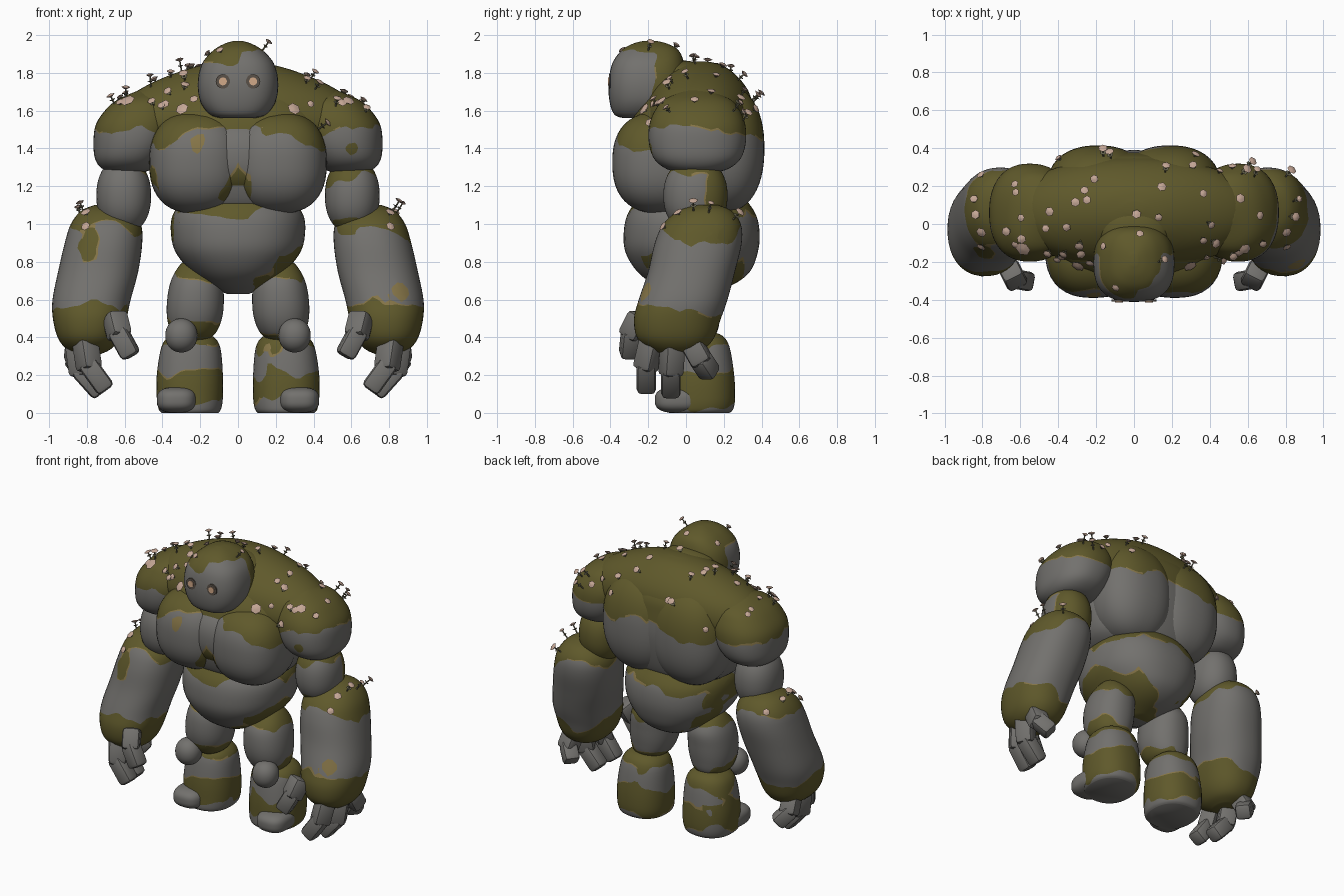
import bpy, bmesh, math, random
from mathutils import Vector, Matrix, noise

if "Cube" in bpy.data.objects:
    bpy.data.objects.remove(bpy.data.objects["Cube"])

random.seed(4)


def material(name, rgb):
    m = bpy.data.materials.new(name)
    m.diffuse_color = (*rgb, 1)
    m.use_nodes = True
    m.node_tree.nodes["Principled BSDF"].inputs["Base Color"].default_value = m.diffuse_color
    return m


STONE = material("stone", (0.17, 0.165, 0.155))
MOSS = material("moss", (0.115, 0.1, 0.024))
TAN = material("dry_moss", (0.24, 0.18, 0.065))
PETAL = material("petal", (0.55, 0.38, 0.3))
STEM = material("stem", (0.15, 0.14, 0.085))
SOCKET = material("eye_socket", (0.1, 0.082, 0.065))
GLOW = material("eye_glow", (0.65, 0.4, 0.25))
# dried patches: position and radius
DRY_SPOTS = [(Vector((0.86, -0.2, 0.64)), 0.05), (Vector((-0.22, -0.37, 1.43)), 0.045)]


def finish(name, bm, mats, angle=50):
    bmesh.ops.recalc_face_normals(bm, faces=bm.faces)
    me = bpy.data.meshes.new(name)
    bm.to_mesh(me)
    bm.free()
    for m in mats:
        me.materials.append(m)
    ob = bpy.data.objects.new(name, me)
    bpy.context.collection.objects.link(ob)
    bpy.ops.object.select_all(action='DESELECT')
    ob.select_set(True)
    bpy.context.view_layer.objects.active = ob
    bpy.ops.object.shade_smooth_by_angle(angle=math.radians(angle))


def cut(bm, field, level):
    # split faces along the contour where the field crosses the level
    vals = {v: field(v.co) - level for v in bm.verts}
    new = set()
    for e in list(bm.edges):
        a, b = e.verts
        if vals[a] * vals[b] < 0:
            new.add(bmesh.utils.edge_split(e, a, vals[a] / (vals[a] - vals[b]))[1])
    for f in list(bm.faces):
        vs = [v for v in f.verts if v in new]
        if len(vs) == 2:
            bmesh.utils.face_split(f, vs[0], vs[1])


def paint(bm, rule, amp):
    # moss wherever the rule plus noise is positive, with a patchy dry rim
    def field(p):
        return rule(p) + amp * noise.noise(p * 5) + 0.45 * amp * noise.noise(p * 13)

    def dryness(p):
        return max(r - (p - c).length for c, r in DRY_SPOTS) + 0.03 * noise.noise(p * 25)

    cut(bm, field, 0)
    cut(bm, field, 0.01)
    cut(bm, dryness, 0)
    for f in bm.faces:
        d, dry = (sum(g(v.co) for v in f.verts) / len(f.verts) for g in (field, dryness))
        if dry > 0 or (0 < d < 0.01 and noise.noise(f.calc_center_median() * 4) > 0.05):
            f.material_index = 2
        elif d > 0:
            f.material_index = 1


def boulder(name, center, radii, rule=None, power=2.3, amp=0.08):
    # rounded superellipsoid stone
    bm = bmesh.new()
    bmesh.ops.create_uvsphere(bm, u_segments=44, v_segments=28, radius=1)
    for v in bm.verts:
        k = sum(abs(c) ** power for c in v.co) ** (-1 / power)
        v.co = Vector(center) + Vector([c * k * r for c, r in zip(v.co, radii)])
    if rule:
        paint(bm, rule, amp)
    finish(name, bm, [STONE, MOSS, TAN])


def loft(name, rows, rule, side=1, power=2.3, amp=0.08, segs=44, steps=5):
    # rows of (z, centre x, centre y, radius x, radius y), smoothly interpolated
    rows = [Vector(r) for r in rows]
    pts = [rows[0]] + rows + [rows[-1]]
    dense = []
    for a, b, c, d in zip(pts, pts[1:], pts[2:], pts[3:]):
        for t in (i / steps for i in range(steps)):
            dense.append(0.5 * (2 * b + (c - a) * t + (2 * a - 5 * b + 4 * c - d) * t * t
                                + (3 * b - a - 3 * c + d) * t ** 3))
    bm = bmesh.new()
    rings = []
    for z, cx, cy, rx, ry in dense + [rows[-1]]:
        ring = []
        for j in range(segs):
            c, s = math.cos(math.tau * j / segs), math.sin(math.tau * j / segs)
            k = (abs(c) ** power + abs(s) ** power) ** (-1 / power)
            ring.append(bm.verts.new((side * (cx + rx * k * c), cy + ry * k * s, z)))
        rings.append(ring)
    for r0, r1 in zip(rings, rings[1:]):
        for j in range(segs):
            n = (j + 1) % segs
            bm.faces.new((r0[j], r0[n], r1[n], r1[j]))
    bm.faces.new(rings[0])
    bm.faces.new(rings[-1])
    paint(bm, rule, amp)
    finish(name, bm, [STONE, MOSS, TAN])


def digit(name, path, width):
    # bevelled stone blocks chained along a path
    bm = bmesh.new()
    for i, (a, b) in enumerate(zip(path, path[1:])):
        a, b = Vector(a), Vector(b)
        w = width * (1 - 0.1 * i)
        rot = (b - a).to_track_quat('Z', 'Y').to_matrix().to_4x4()
        size = Matrix.Diagonal((w, w, (b - a).length + 0.05, 1))
        bmesh.ops.create_cube(bm, size=1, matrix=Matrix.Translation((a + b) / 2) @ rot @ size)
    bmesh.ops.bevel(bm, geom=bm.edges[:], offset=width * 0.22, segments=2, affect='EDGES', profile=0.5)
    finish(name, bm, [STONE], 40)


def cleft(p):
    # mossy wedge where the chest stones meet
    return 0.06 - abs(p.x) - 0.4 * abs(p.z - 1.14)


def belly_rule(p):
    band = 0.05 - abs(p.z - 0.78 - 0.6 * (abs(p.x) - 0.25))
    if p.x < 0.08 and p.y < 0.05:
        band -= 0.1
    return max(p.z - (1.06 if p.y < 0 else 1.03), band, -p.x - 0.32 if p.z > 0.9 else -1)


# torso, mossy mantle over the shoulders, breastbone, nape, belly and head
loft("torso", [(1.05, 0, 0.02, 0.28, 0.24), (1.12, 0, 0.02, 0.39, 0.3), (1.25, 0, 0.02, 0.45, 0.34),
               (1.4, 0, 0.03, 0.47, 0.35), (1.55, 0, 0.04, 0.47, 0.33), (1.65, 0, 0.06, 0.42, 0.29),
               (1.75, 0, 0.07, 0.3, 0.21), (1.8, 0, 0.07, 0.1, 0.1)], lambda p: p.z - 1.46)
loft("mantle", [(1.38, 0, 0.06, 0.5, 0.2), (1.44, 0, 0.06, 0.64, 0.25), (1.52, 0, 0.06, 0.675, 0.285),
                (1.6, 0, 0.065, 0.645, 0.29), (1.68, 0, 0.07, 0.57, 0.27), (1.75, 0, 0.075, 0.45, 0.225),
                (1.81, 0, 0.08, 0.3, 0.16), (1.845, 0, 0.085, 0.17, 0.095), (1.86, 0, 0.085, 0.05, 0.03)],
     lambda p: p.z - 1.46, power=2.1)
boulder("breastbone", (0, -0.11, 1.35), (0.3, 0.245, 0.225), lambda p: max(p.z - 1.54, cleft(p)))
boulder("nape", (0, -0.02, 1.74), (0.2, 0.15, 0.125), lambda p: p.z - 1.4)
loft("belly", [(0.63, 0, 0.02, 0.06, 0.08), (0.68, 0, 0.04, 0.16, 0.21), (0.75, 0, 0.04, 0.25, 0.3),
               (0.85, 0, 0.03, 0.33, 0.35), (0.95, 0, 0.03, 0.355, 0.36), (1.05, 0, 0.03, 0.345, 0.34),
               (1.14, 0, 0.03, 0.28, 0.28)], belly_rule)
loft("head", [(1.56, 0, -0.24, 0.09, 0.09), (1.58, 0, -0.23, 0.15, 0.15), (1.65, 0, -0.21, 0.2, 0.195),
              (1.75, 0, -0.205, 0.213, 0.205), (1.85, 0, -0.2, 0.19, 0.19), (1.92, 0, -0.19, 0.13, 0.15),
              (1.955, 0, -0.19, 0.07, 0.09), (1.97, 0, -0.19, 0.02, 0.03)],
     lambda p: max(p.y + 0.16, p.z - (1.85 if p.x < 0.01 else 1.91)), power=2.6, amp=0.05)

for s, tag in ((-1, "left"), (1, "right")):
    # eyes: dark socket plate with a small bright centre
    for part, r, y, mat in (("socket", 0.038, -0.404, SOCKET), ("glow", 0.021, -0.409, GLOW)):
        bm = bmesh.new()
        m = Matrix.Translation((s * 0.08, y, 1.755)) @ Matrix.Rotation(math.pi / 2, 4, 'X')
        bmesh.ops.create_cone(bm, cap_ends=True, segments=20, radius1=r, radius2=r, depth=0.009, matrix=m)
        finish(f"eye_{part}_{tag}", bm, [mat], 30)

    # chest, back and shoulder boulders
    boulder(f"chest_{tag}", (s * 0.215, -0.13, 1.325), (0.255, 0.26, 0.27),
            lambda p: max(p.z - 1.5 + 0.35 * max(0, abs(p.x) - 0.13), -p.x - 0.45, cleft(p)), 2.45)
    boulder(f"back_{tag}", (s * 0.19, 0.19, 1.4), (0.27, 0.225, 0.34), lambda p: p.z - 1.46)
    loft(f"shoulder_{tag}", [(1.27, 0.58, 0.06, 0.06, 0.08), (1.29, 0.585, 0.06, 0.13, 0.16),
                             (1.34, 0.58, 0.06, 0.175, 0.225), (1.42, 0.56, 0.06, 0.205, 0.255),
                             (1.52, 0.54, 0.06, 0.215, 0.255), (1.6, 0.52, 0.06, 0.185, 0.225),
                             (1.66, 0.5, 0.06, 0.135, 0.175), (1.71, 0.47, 0.06, 0.05, 0.06)],
         lambda p: max(p.z - 1.48, 0.05 - (p - Vector((0.64, -0.17, 1.41))).length), s)

    # arms
    boulder(f"upper_arm_{tag}", (s * 0.605, 0.05, 1.15), (0.145, 0.17, 0.2),
            lambda p: max(p.z - 1.22, p.y - 0.07, 1.04 - p.z) if p.x > 0 else p.z - 1.3, 2.2)
    loft(f"forearm_{tag}", [(0.31, 0.79, -0.05, 0.06, 0.08), (0.34, 0.79, -0.05, 0.12, 0.15),
                            (0.4, 0.79, -0.055, 0.165, 0.205), (0.5, 0.785, -0.045, 0.195, 0.23),
                            (0.6, 0.775, -0.015, 0.207, 0.235), (0.75, 0.74, 0.03, 0.212, 0.23),
                            (0.9, 0.712, 0.065, 0.205, 0.23), (1.0, 0.7, 0.085, 0.185, 0.205),
                            (1.07, 0.7, 0.1, 0.13, 0.14), (1.1, 0.71, 0.11, 0.05, 0.06)],
         lambda p: max(p.z - 0.96, 0.52 - 0.25 * p.y - p.z,
                       min(0.045 - abs(p.x + 0.77), p.z - 0.8, -p.y)), s, 2.25, 0.1)

    # fingers and thumb
    hand = {
        "front_finger": [(0.81, -0.18, 0.38), (0.79, -0.21, 0.25), (0.71, -0.21, 0.14)],
        "middle_finger": [(0.85, -0.07, 0.37), (0.83, -0.08, 0.22), (0.74, -0.08, 0.12)],
        "rear_finger": [(0.85, 0.03, 0.37), (0.86, 0.08, 0.28), (0.81, 0.12, 0.22)],
        "thumb": [(0.65, -0.25, 0.5), (0.63, -0.29, 0.42), (0.575, -0.3, 0.32)],
    }
    for label, path in hand.items():
        digit(f"{label}_{tag}", [(s * x, y, z) for x, y, z in path], 0.115)

    # legs
    loft(f"thigh_{tag}", [(0.38, 0.235, 0.03, 0.06, 0.07), (0.42, 0.235, 0.03, 0.115, 0.13),
                          (0.5, 0.23, 0.02, 0.145, 0.16), (0.6, 0.225, 0.02, 0.15, 0.17),
                          (0.7, 0.22, 0.03, 0.135, 0.16), (0.78, 0.22, 0.04, 0.09, 0.1),
                          (0.82, 0.22, 0.04, 0.04, 0.05)], lambda p: max(p.z - 0.7, 0.45 - p.z), s, 2.2)
    loft(f"shin_{tag}", [(0, 0.255, 0.07, 0.15, 0.16), (0.02, 0.255, 0.075, 0.165, 0.175),
                         (0.08, 0.255, 0.08, 0.175, 0.18), (0.2, 0.255, 0.08, 0.175, 0.175),
                         (0.35, 0.25, 0.08, 0.155, 0.15), (0.41, 0.25, 0.08, 0.11, 0.11),
                         (0.43, 0.25, 0.08, 0.05, 0.05)],
         lambda p: max(p.z - 0.34, 0.085 - abs(p.z - 0.13)), s, amp=0.1)
    boulder(f"knee_{tag}", (s * 0.3, -0.12, 0.41), (0.085, 0.085, 0.09), None, 2.1)
    boulder(f"toe_{tag}", (s * 0.325, -0.04, 0.068), (0.105, 0.125, 0.068), None, 2.8)

# flowers: cast rays onto the moss from above and from the front, then plant a stem and a cap
spots = []
while len(spots) < 44:
    x, y = random.uniform(-0.68, 0.68), random.uniform(-0.2, 0.38)
    if abs(x) > 0.2 or y > 0.03:
        spots.append((x, y, None, 0.023))
spots += [(-0.15, -0.12, None, 0.02), (0.13, -0.2, None, 0.022), (0.03, -0.06, None, 0.02), (-0.09, None, 1.91, 0.022)]
for s in (-1, 1):
    spots += [(s * 0.58, None, 1.64, 0.036), (s * 0.29, None, 1.6, 0.034), (s * 0.38, None, 1.63, 0.022),
              (s * 0.8, None, 0.98, 0.026), (s * 0.8, None, 1.05, 0.028), (s * 0.82, 0.04, None, 0.024),
              (s * 0.8, 0.25, None, 0.025), (s * 0.84, 0.12, None, 0.02)]
deps = bpy.context.evaluated_depsgraph_get()
bm = bmesh.new()
for x, y, z, r in spots:
    start, ray = ((x, y, 3), (0, 0, -1)) if z is None else ((x, -3, z), (0, 1, 0))
    hit, p, n, *_ = bpy.context.scene.ray_cast(deps, Vector(start), Vector(ray))
    if not hit or p.z < 0.9:
        continue
    lean = Vector((random.uniform(-0.5, 0.5), random.uniform(-0.5, 0.5), 0.4))
    flat = z is not None or random.random() < 0.4
    axis = n if flat else (n + lean).normalized()
    h = 0.014 if flat else min(random.choice((0.03, 0.045, 0.06)), 1.975 - p.z)
    rot = axis.to_track_quat('Z', 'Y').to_matrix().to_4x4()
    r *= random.uniform(0.9, 1.15)
    for idx, r1, r2, depth, at in ((0, 0.005, 0.004, h + 0.01, h / 2 - 0.005),
                                   (0, 0.003, r * 0.7, 0.008, h * 0.45),
                                   (1, r * 0.4, r, 0.009, h), (1, r, r * 0.3, 0.007, h + 0.008)):
        geo = bmesh.ops.create_cone(bm, cap_ends=True, segments=6, radius1=r1, radius2=r2, depth=depth,
                                    matrix=Matrix.Translation(p + axis * at) @ rot)
        for f in {f for v in geo["verts"] for f in v.link_faces}:
            f.material_index = idx
finish("flowers", bm, [STEM, PETAL], 30)
